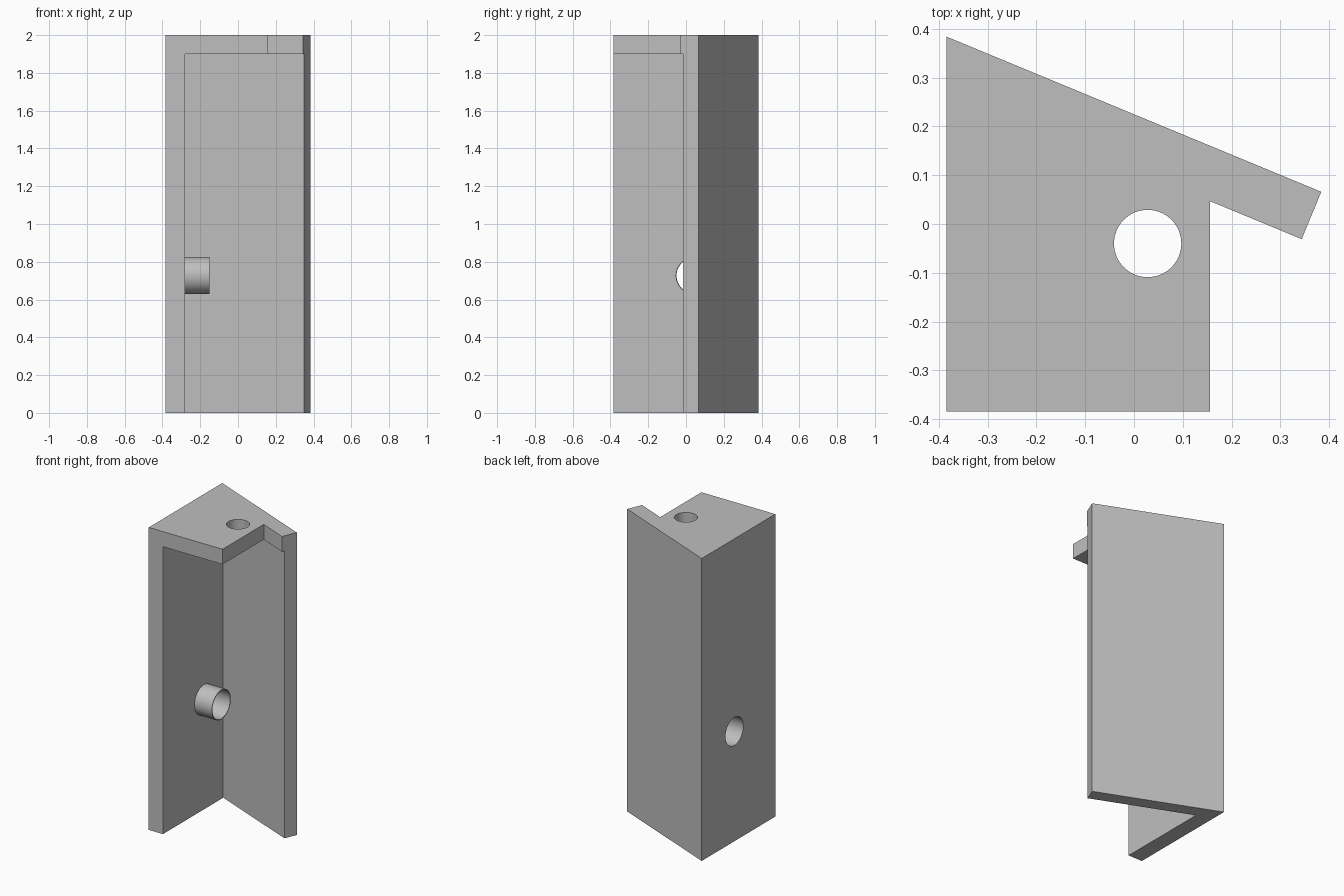
import bpy, bmesh, math
from mathutils import Matrix, Vector

cube = bpy.data.objects.get("Cube")
if cube:
    bpy.data.objects.remove(cube, do_unlink=True)

grey = bpy.data.materials.new("plain grey")
grey.use_nodes = True
COLOUR = (0.52, 0.52, 0.52, 1)
grey.diffuse_color = COLOUR
grey.node_tree.nodes["Principled BSDF"].inputs["Base Color"].default_value = COLOUR


def finish(name, bm):
    bmesh.ops.recalc_face_normals(bm, faces=bm.faces)
    mesh = bpy.data.meshes.new(name)
    bm.to_mesh(mesh)
    bm.free()
    mesh.materials.append(grey)
    obj = bpy.data.objects.new(name, mesh)
    bpy.context.collection.objects.link(obj)
    return obj


def prism(name, outline, z0, z1):
    bm = bmesh.new()
    face = bm.faces.new([bm.verts.new((x, y, z0)) for x, y in outline])
    new = bmesh.ops.extrude_face_region(bm, geom=[face])["geom"]
    bmesh.ops.translate(bm, vec=(0, 0, z1 - z0),
                        verts=[v for v in new if isinstance(v, bmesh.types.BMVert)])
    return finish(name, bm)


def cylinder(name, centre, radius, length, axis="Z"):
    bm = bmesh.new()
    turn = Matrix.Rotation(math.pi / 2, 4, "Y") if axis == "X" else Matrix()
    bmesh.ops.create_cone(bm, cap_ends=True, segments=64, radius1=radius,
                          radius2=radius, depth=length,
                          matrix=Matrix.Translation(centre) @ turn)
    return finish(name, bm)


def combine(target, other, operation):
    mod = target.modifiers.new(operation.lower(), "BOOLEAN")
    mod.operation, mod.object, mod.solver = operation, other, "EXACT"
    bpy.context.view_layer.objects.active = target
    bpy.ops.object.modifier_apply(modifier=mod.name)
    bpy.data.objects.remove(other, do_unlink=True)


# Shared outer corners and the direction of the slanted back panel
HALF = 0.384
CAP_Z = 1.9
back_corner = Vector((-HALF, HALF))
panel_end = Vector((HALF, 0.066))
along = (panel_end - back_corner).normalized()
inward = Vector((along.y, -along.x))


def inner_point(thickness, x):
    """Point at the given x on the panel's inner face."""
    start = panel_end + inward * thickness
    return Vector((x, start.y + (x - start.x) * along.y / along.x))


# Side wall and slanted back panel
WALL_X = -0.28
PANEL = 0.088
body = prism("bracket_body", [
    (-HALF, -HALF), (WALL_X, -HALF), inner_point(PANEL, WALL_X),
    panel_end + inward * PANEL, panel_end, back_corner], 0, CAP_Z)

# Top plate with its thicker lip along the panel
LIP = 0.105
PLATE_X = 0.156
plate = prism("top_plate", [
    (-HALF, -HALF), (PLATE_X, -HALF), inner_point(LIP, PLATE_X),
    panel_end + inward * LIP, panel_end, back_corner], CAP_Z, 2)
combine(body, plate, "UNION")

# Thin sleeve through the side wall
TUBE_Y, TUBE_Z, TUBE_END = 0.043, 0.727, -0.152
tube_start = -0.34
sleeve = cylinder("sleeve", ((tube_start + TUBE_END) / 2, TUBE_Y, TUBE_Z),
                  0.098, TUBE_END - tube_start, "X")
combine(body, sleeve, "UNION")
bore = cylinder("sleeve_bore", (-0.3, TUBE_Y, TUBE_Z), 0.093, 0.5, "X")
combine(body, bore, "DIFFERENCE")

# Round hole in the top plate
hole = cylinder("plate_hole", (0.028, -0.04, 1.95), 0.069, 0.3)
combine(body, hole, "DIFFERENCE")

# Merge flat faces and smooth only the round parts
bm = bmesh.new()
bm.from_mesh(body.data)
bmesh.ops.dissolve_limit(bm, angle_limit=math.radians(1),
                         verts=bm.verts, edges=bm.edges)
bm.to_mesh(body.data)
bm.free()
bpy.ops.object.select_all(action="DESELECT")
body.select_set(True)
bpy.context.view_layer.objects.active = body
bpy.ops.object.shade_smooth_by_angle(angle=math.radians(20))
